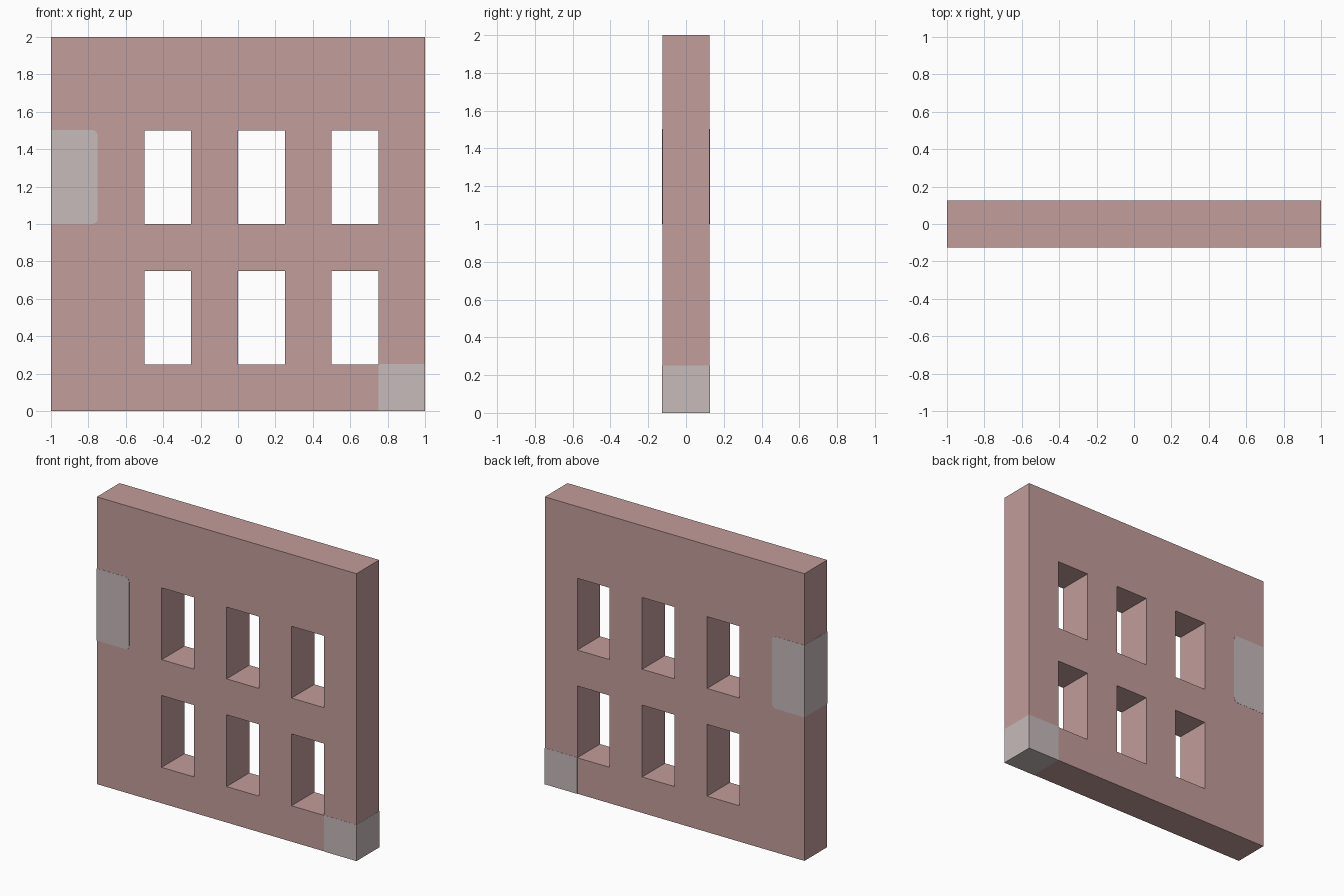
import bpy, bmesh, math

if "Cube" in bpy.data.objects:
    bpy.data.objects.remove(bpy.data.objects["Cube"])

DEPTH = 0.125  # half thickness of the wall


def material(name, rgb):
    m = bpy.data.materials.new(name)
    m.diffuse_color = (*rgb, 1)
    m.use_nodes = True
    m.node_tree.nodes["Principled BSDF"].inputs["Base Color"].default_value = m.diffuse_color
    return m


PLASTER = material("dusty_pink_plaster", (0.54, 0.34, 0.325))
STONE = material("pale_grey_stone", (0.57, 0.495, 0.495))


def extrude_to_object(name, bm, half, mat):
    """Thicken flat faces lying at y = -half through to y = +half."""
    geom = bmesh.ops.extrude_face_region(bm, geom=bm.faces[:], use_keep_orig=True)["geom"]
    verts = [g for g in geom if isinstance(g, bmesh.types.BMVert)]
    bmesh.ops.translate(bm, verts=verts, vec=(0, 2 * half, 0))
    bmesh.ops.recalc_face_normals(bm, faces=bm.faces[:])
    me = bpy.data.meshes.new(name)
    bm.to_mesh(me)
    bm.free()
    me.materials.append(mat)
    ob = bpy.data.objects.new(name, me)
    bpy.context.collection.objects.link(ob)


# Wall: grid of cells with the six window openings left out
xs = [-1, -0.5, -0.25, 0, 0.25, 0.5, 0.75, 1]
zs = [0, 0.25, 0.75, 1, 1.5, 2]
bm = bmesh.new()
grid = [[bm.verts.new((x, -DEPTH, z)) for z in zs] for x in xs]
for i in range(len(xs) - 1):
    for j in range(len(zs) - 1):
        if i in (1, 3, 5) and j in (1, 3):
            continue
        bm.faces.new((grid[i][j], grid[i + 1][j], grid[i + 1][j + 1], grid[i][j + 1]))
extrude_to_object("wall", bm, DEPTH, PLASTER)


# Stone blocks set in the wall ends, a hair proud of the plaster
def stone_block(name, side, z0, z1, r, round_bottom):
    half, outer, inner = DEPTH + 0.001, side * 1.001, side * 0.75
    pts = [(outer, z0), (outer, z1)]
    for k in range(5):
        a = math.pi / 2 * k / 4
        pts.append((inner + side * r * (1 - math.sin(a)), z1 - r * (1 - math.cos(a))))
    if round_bottom:
        for k in range(5):
            a = math.pi / 2 * k / 4
            pts.append((inner + side * r * (1 - math.cos(a)), z0 + r * (1 - math.sin(a))))
    else:
        pts.append((inner, z0))
    b = bmesh.new()
    b.faces.new([b.verts.new((x, -half, z)) for x, z in pts])
    extrude_to_object(name, b, half, STONE)


stone_block("upper_left_stone", -1, 1.0, 1.502, 0.03, True)
stone_block("corner_stone", 1, -0.001, 0.252, 0.008, False)
